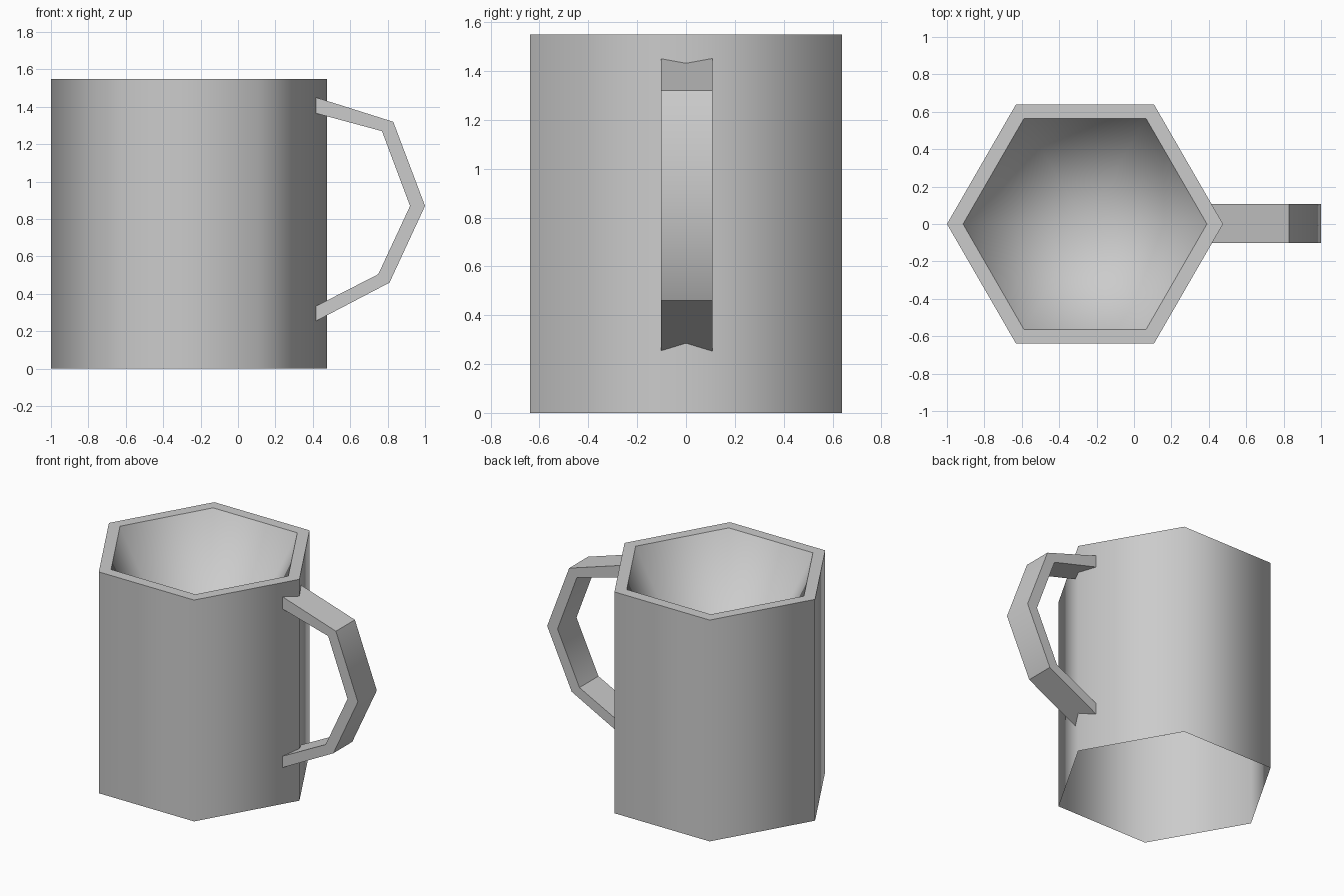
import bpy, bmesh, math

cube = bpy.data.objects.get("Cube")
if cube:
    bpy.data.objects.remove(cube, do_unlink=True)

CENTRE_X = -0.262
OUTER_R, INNER_R = 0.738, 0.652
HEIGHT, BOWL_Z = 1.55, 0.39
SIDES = 6

grey = bpy.data.materials.new("plain_grey")
grey.use_nodes = True
colour = (0.6, 0.6, 0.6, 1)
grey.diffuse_color = colour
for node in grey.node_tree.nodes:
    if node.type == 'BSDF_PRINCIPLED':
        node.inputs["Base Color"].default_value = colour


def finish(bm, name, is_soft):
    """Smooth faces, keep every edge sharp unless the rule says soft."""
    for f in bm.faces:
        f.smooth = True
    for e in bm.edges:
        e.smooth = is_soft(e)
    mesh = bpy.data.meshes.new(name)
    bm.to_mesh(mesh)
    bm.free()
    mesh.materials.append(grey)
    obj = bpy.data.objects.new(name, mesh)
    bpy.context.collection.objects.link(obj)
    return obj


# Mug body: six-sided wall open underneath, flat rim, bowl sinking to a point
bm = bmesh.new()


def ring(radius, z):
    return [bm.verts.new((CENTRE_X + radius * math.cos(a), radius * math.sin(a), z))
            for a in (math.tau * i / SIDES for i in range(SIDES))]


base, rim, lip = ring(OUTER_R, 0), ring(OUTER_R, HEIGHT), ring(INNER_R, HEIGHT)
apex = bm.verts.new((CENTRE_X, 0, BOWL_Z))
for i in range(SIDES):
    j = (i + 1) % SIDES
    bm.faces.new((base[i], base[j], rim[j], rim[i]))
    bm.faces.new((rim[i], rim[j], lip[j], lip[i]))
    bm.faces.new((lip[i], lip[j], apex))
# Only the two rim outlines stay sharp
rim_set, lip_set = set(rim), set(lip)
finish(bm, "mug_body",
       lambda e: not (set(e.verts) <= rim_set or set(e.verts) <= lip_set))

# Handle: angular band whose ends follow the corner of the body
OUTER_PATH = [(0.418, 1.45), (0.83, 1.32), (1.0, 0.87), (0.81, 0.46), (0.418, 0.255)]
INNER_PATH = [(0.418, 1.365), (0.77, 1.27), (0.92, 0.87), (0.75, 0.505), (0.418, 0.335)]
CORNER_X = CENTRE_X + OUTER_R
bm = bmesh.new()


def path_row(path, y):
    pts = list(path)
    # Shorten both ends so they meet the wall at this depth
    wall_x = CORNER_X - abs(y) / math.sqrt(3)
    for end, nxt in ((0, 1), (-1, -2)):
        (x0, z0), (x1, z1) = path[end], path[nxt]
        t = (wall_x - x0) / (x1 - x0)
        pts[end] = (wall_x, z0 + t * (z1 - z0))
    return [bm.verts.new((x, y, z)) for x, z in pts]


depths = (-0.102, 0, 0.108)
outer = [path_row(OUTER_PATH, y) for y in depths]
inner = [path_row(INNER_PATH, y) for y in depths]
strips = [(outer[0], outer[1]), (outer[1], outer[2]), (outer[2], inner[2]),
          (inner[2], inner[1]), (inner[1], inner[0]), (inner[0], outer[0])]
for a, b in strips:
    for k in range(len(OUTER_PATH) - 1):
        bm.faces.new((a[k], b[k], b[k + 1], a[k + 1]))
bmesh.ops.recalc_face_normals(bm, faces=bm.faces)
# The middle bend is rounded by shading, the other bends are crisp
finish(bm, "handle",
       lambda e: all(abs(v.co.z - 0.87) < 0.01 for v in e.verts)
       or e.calc_face_angle(1) < 0.05)
